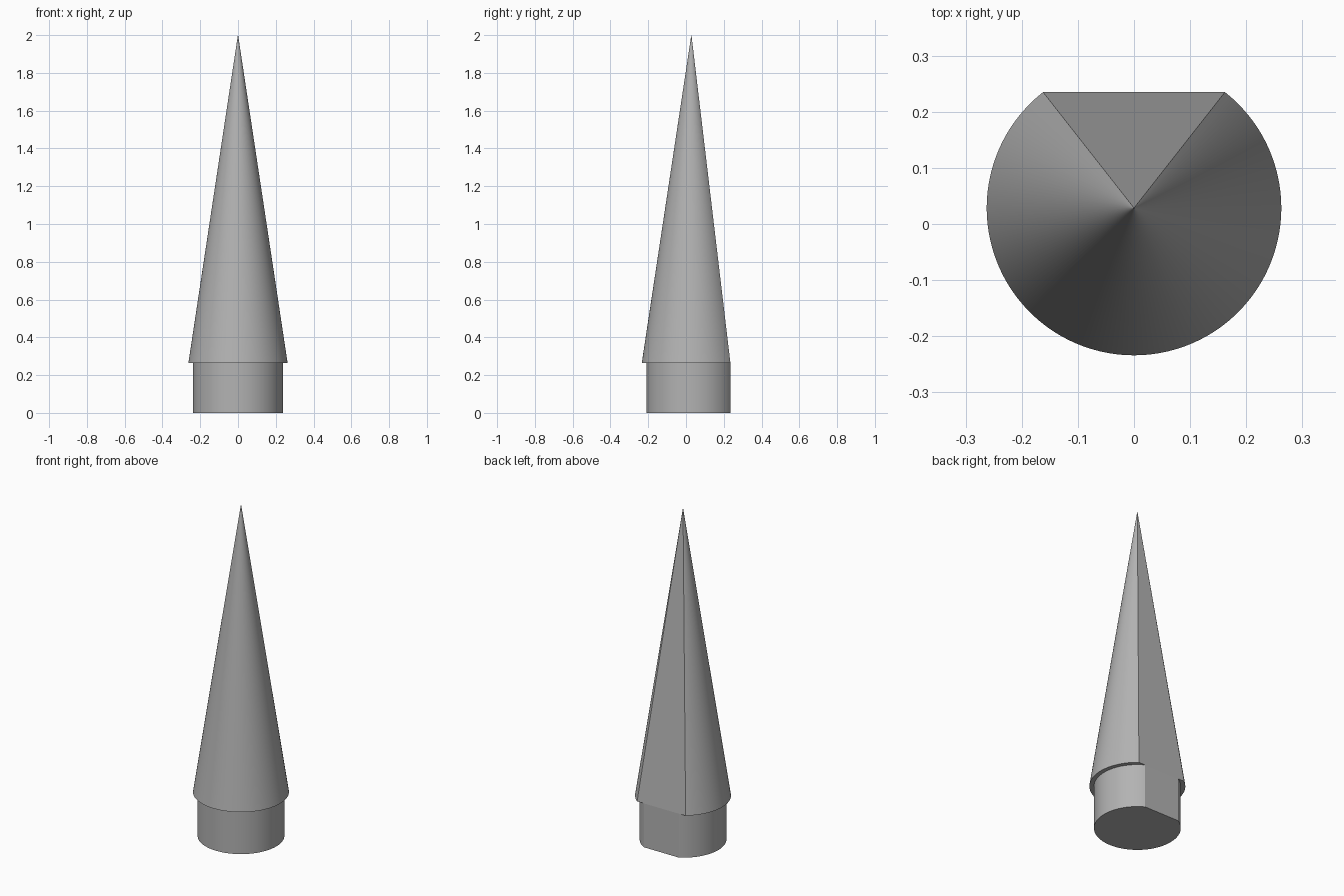
import bpy, bmesh, math

if "Cube" in bpy.data.objects:
    bpy.data.objects.remove(bpy.data.objects["Cube"])

CY = 0.0285      # y of the round axis
FLAT = 0.2065    # distance from axis to the flat back side
SEG = 128

grey = bpy.data.materials.new("plain_grey")
grey.diffuse_color = (0.45, 0.45, 0.45, 1)
grey.use_nodes = True
grey.node_tree.nodes["Principled BSDF"].inputs["Base Color"].default_value = grey.diffuse_color


def d_section(radius):
    """Circle cut off by a straight chord on the +y side."""
    half = math.acos(FLAT / radius)
    start = math.pi / 2 + half
    sweep = 2 * math.pi - 2 * half
    return [(radius * math.cos(start + sweep * i / SEG),
             radius * math.sin(start + sweep * i / SEG)) for i in range(SEG + 1)]


def loft(name, radius, z0, z1, top_scale, cap_top):
    """Closed solid from a D-shaped section, scaled at the top."""
    bm = bmesh.new()
    pts = d_section(radius)
    low = [bm.verts.new((x, y + CY, z0)) for x, y in pts]
    high = [bm.verts.new((x * top_scale, y * top_scale + CY, z1)) for x, y in pts]
    n = len(pts)
    for i in range(n):
        j = (i + 1) % n
        bm.faces.new((low[i], low[j], high[j], high[i]))
    bm.faces.new(low[::-1])
    if cap_top:
        bm.faces.new(high)
    bm.normal_update()
    mesh = bpy.data.meshes.new(name)
    bm.to_mesh(mesh)
    bm.free()
    mesh.materials.append(grey)
    obj = bpy.data.objects.new(name, mesh)
    bpy.context.collection.objects.link(obj)
    bpy.ops.object.select_all(action='DESELECT')
    obj.select_set(True)
    bpy.context.view_layer.objects.active = obj
    bpy.ops.object.shade_smooth_by_angle(angle=math.radians(10))
    return obj


# Short base plug, flush with the flat back of the spike (top hidden by the spike)
loft("base_plug", 0.2375, 0.0, 0.265, 1.0, False)
# Tall spike; a tiny tip ring keeps the smooth shading clean
loft("spike", 0.2625, 0.265, 2.0, 0.002, True)
